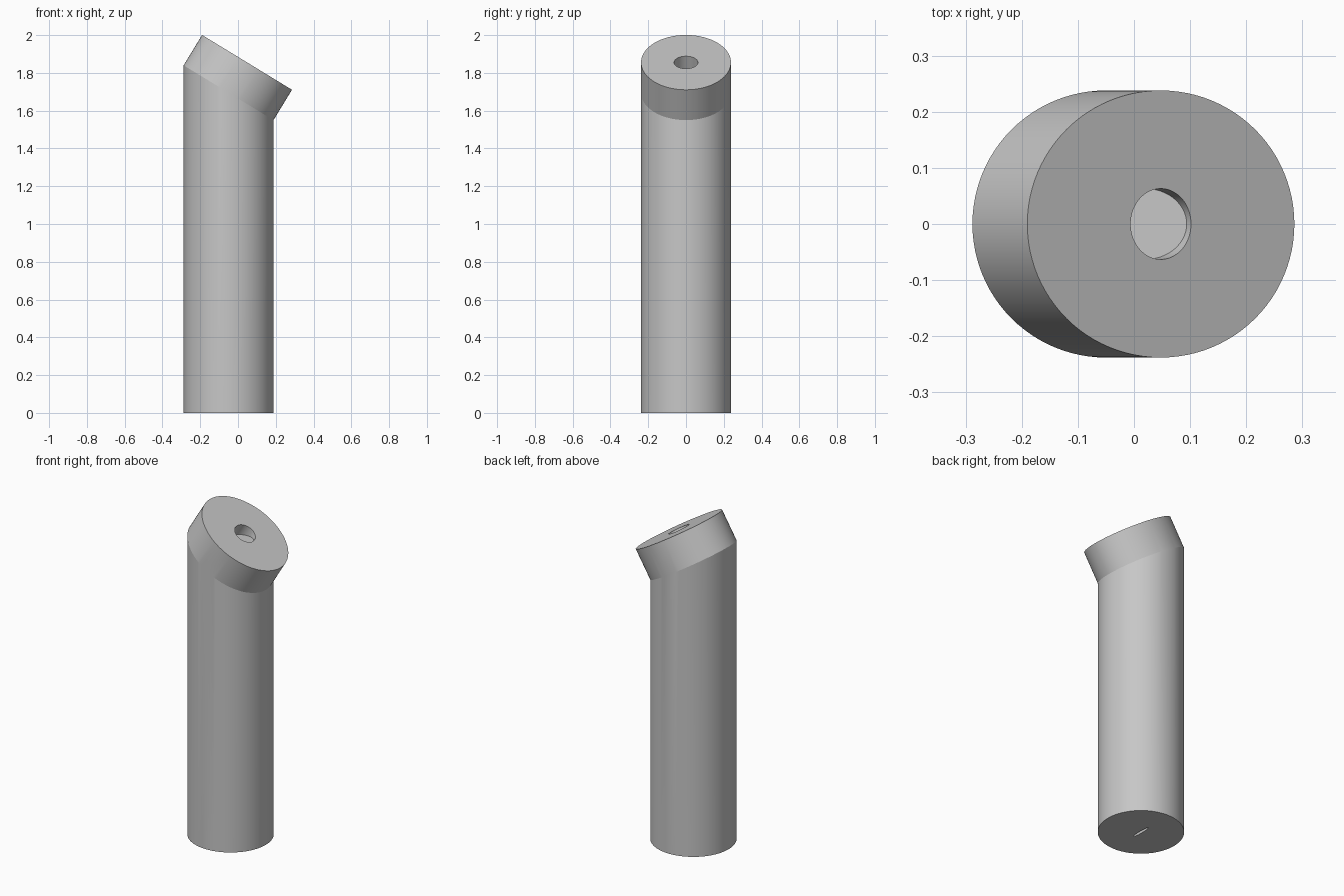
import bpy, bmesh, math
from mathutils import Vector

if "Cube" in bpy.data.objects:
    bpy.data.objects.remove(bpy.data.objects["Cube"])

SIDES = 96
RADIUS = 0.238
AXIS_X = -0.05                      # centre line of the upright column
BEND = math.atan2(0.29, 0.476)      # tilt of the mitred head
SLOPE = Vector((math.cos(BEND), 0, -math.sin(BEND)))
NORMAL = Vector((math.sin(BEND), 0, math.cos(BEND)))
LEVEL = Vector((1, 0, 0))


def loft(name, rings):
    """Closed solid through elliptical rings: (centre, half axis, y radius)."""
    bm = bmesh.new()
    loops = []
    for centre, half, ry in rings:
        turns = [2 * math.pi * i / SIDES for i in range(SIDES)]
        loops.append([bm.verts.new(centre + half * math.cos(t)
                                   + Vector((0, ry * math.sin(t), 0)))
                      for t in turns])
    for low, high in zip(loops, loops[1:]):
        for i in range(SIDES):
            j = (i + 1) % SIDES
            bm.faces.new((low[i], low[j], high[j], high[i]))
    bm.faces.new(loops[0])
    bm.faces.new(loops[-1])
    bmesh.ops.recalc_face_normals(bm, faces=bm.faces)
    mesh = bpy.data.meshes.new(name)
    bm.to_mesh(mesh)
    bm.free()
    obj = bpy.data.objects.new(name, mesh)
    bpy.context.collection.objects.link(obj)
    return obj


def cut(target, cutter):
    """Subtract the cutter for good, then discard it."""
    cutter.hide_render = True
    mod = target.modifiers.new("cut", 'BOOLEAN')
    mod.operation = 'DIFFERENCE'
    mod.solver = 'EXACT'
    mod.object = cutter
    bpy.context.view_layer.objects.active = target
    bpy.ops.object.modifier_apply(modifier=mod.name)
    bpy.data.objects.remove(cutter)


# Upright column with a mitred, square-ended head
mitre = Vector((AXIS_X, 0, 1.695))
top = mitre + NORMAL * 0.188
wide = SLOPE * (RADIUS / math.cos(BEND))
column = loft("angled_column", [
    (Vector((AXIS_X, 0, 0)), LEVEL * RADIUS, RADIUS),
    (mitre, wide, RADIUS),
    (top, wide, RADIUS)])

# Round bore in the head, square to its face, ending in a level floor
bore = 0.063
floor_z = 1.81
floor = top - NORMAL * ((top.z - floor_z) / NORMAL.z)
cut(column, loft("bore_cutter", [
    (floor, LEVEL * (bore / math.cos(BEND)), bore),
    (top + NORMAL * 0.05, SLOPE * bore, bore)]))

# Narrow slot under the base
cut(column, loft("slot_cutter", [
    (Vector((AXIS_X, 0, -0.05)), LEVEL * 0.009, bore),
    (Vector((AXIS_X, 0, 0.08)), LEVEL * 0.009, bore)]))

# Plain grey finish
grey = bpy.data.materials.new("plain_grey")
grey.use_nodes = True
colour = (0.57, 0.57, 0.57, 1)
grey.diffuse_color = colour
grey.node_tree.nodes["Principled BSDF"].inputs["Base Color"].default_value = colour
column.data.materials.clear()
column.data.materials.append(grey)

# Smooth walls, crisp rims and mitre
bpy.ops.object.select_all(action='DESELECT')
column.select_set(True)
bpy.context.view_layer.objects.active = column
bpy.ops.object.shade_smooth_by_angle(angle=math.radians(6))
